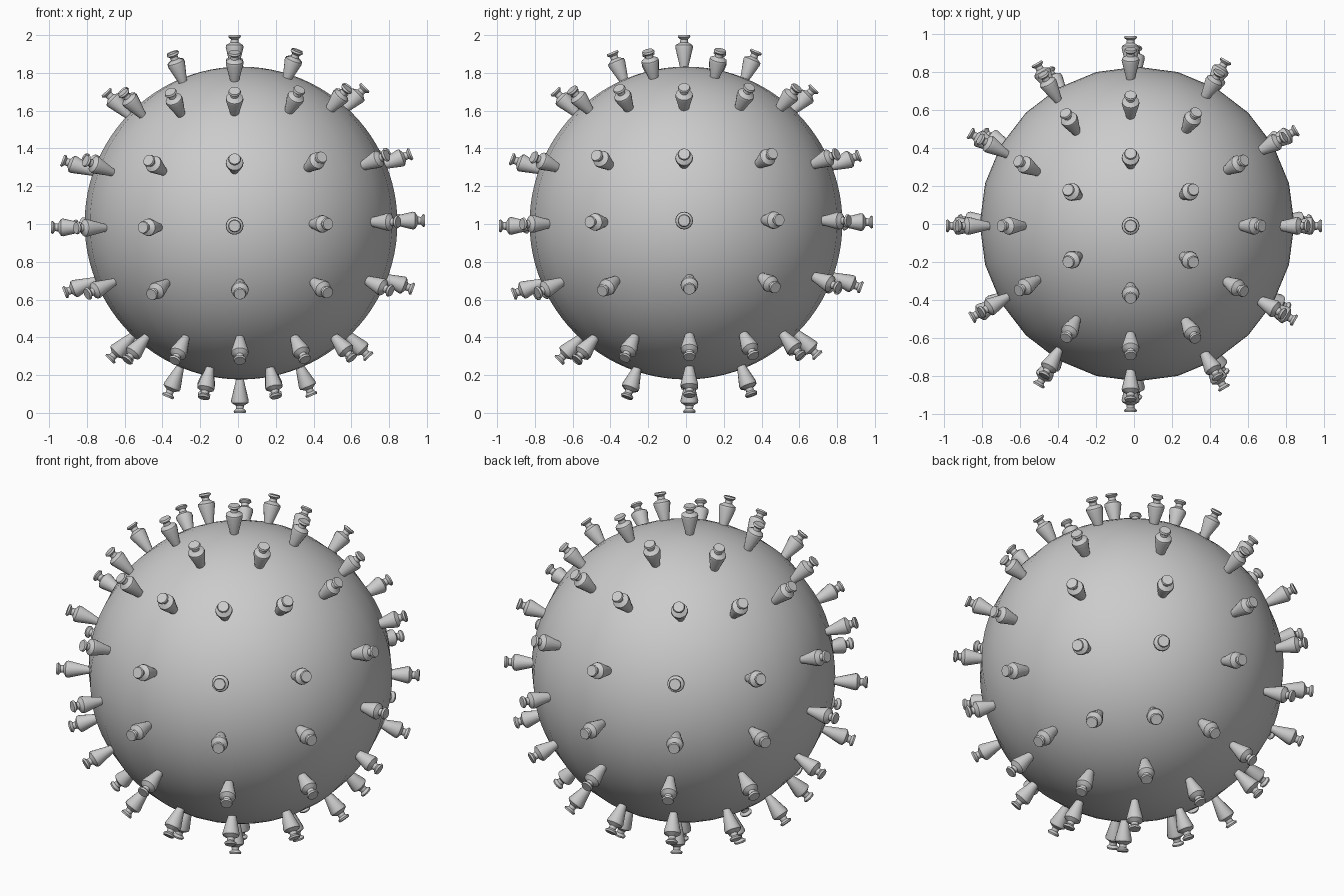
import bpy, bmesh, math
from mathutils import Vector, Matrix

if "Cube" in bpy.data.objects:
    bpy.data.objects.remove(bpy.data.objects["Cube"])

CENTRE = Vector((0, 0, 1))

# Smooth round body
bpy.ops.mesh.primitive_uv_sphere_add(segments=24, ring_count=48, radius=0.828,
                                     location=(0.016, 0, 1.005))
body = bpy.context.object
body.name = "body"
bpy.ops.object.shade_smooth()

# Spike profile: (radius, distance from the centre)
PROFILE = [(0.018, 0.78), (0.022, 0.82), (0.047, 0.925), (0.045, 0.937),
           (0.021, 0.952), (0.020, 0.968), (0.034, 0.980), (0.030, 0.990)]
SIDES = 16


def spike_mesh():
    bm = bmesh.new()
    rings = []
    for r, d in PROFILE:
        rings.append([bm.verts.new((r * math.cos(2 * math.pi * i / SIDES),
                                    r * math.sin(2 * math.pi * i / SIDES), d))
                      for i in range(SIDES)])
    for a, b in zip(rings, rings[1:]):
        for i in range(SIDES):
            j = (i + 1) % SIDES
            bm.faces.new((a[i], a[j], b[j], b[i]))
    bm.faces.new(rings[0][::-1])
    bm.faces.new(rings[-1])
    me = bpy.data.meshes.new("spike")
    bm.to_mesh(me)
    bm.free()
    return me


mesh = spike_mesh()
tmp = bpy.data.objects.new("spike", mesh)
bpy.context.collection.objects.link(tmp)
bpy.ops.object.select_all(action='DESELECT')
tmp.select_set(True)
bpy.context.view_layer.objects.active = tmp
bpy.ops.object.shade_smooth_by_angle(angle=math.radians(35))
bpy.data.objects.remove(tmp)

# Lower half is the upper half turned over about a diagonal axis
FLIP = Matrix(((0, -1, 0, 0), (-1, 0, 0, 0), (0, 0, -1, 0), (0, 0, 0, 1)))


def add_spike(polar, azimuth, flip, lift=0.0):
    d = Vector((math.sin(polar) * math.cos(azimuth),
                math.sin(polar) * math.sin(azimuth), math.cos(polar)))
    turn = Vector((0, 0, 1)).rotation_difference(d).to_matrix().to_4x4()
    m = turn @ Matrix.Translation((-0.018, -0.01, lift))
    if flip:
        m = FLIP @ m
    ob = bpy.data.objects.new("spike", mesh)
    bpy.context.collection.objects.link(ob)
    ob.matrix_world = Matrix.Translation(CENTRE) @ m


# Rings of spikes: (polar angle, count); equator only once
for flip in (False, True):
    add_spike(0, 0, flip, 0.01)
    for polar, count in ((22.7, 6), (44, 12), (69, 12), (90, 12)):
        if flip and polar == 90:
            continue
        for i in range(count):
            add_spike(math.radians(polar), math.pi / 2 + 2 * math.pi * i / count, flip)
